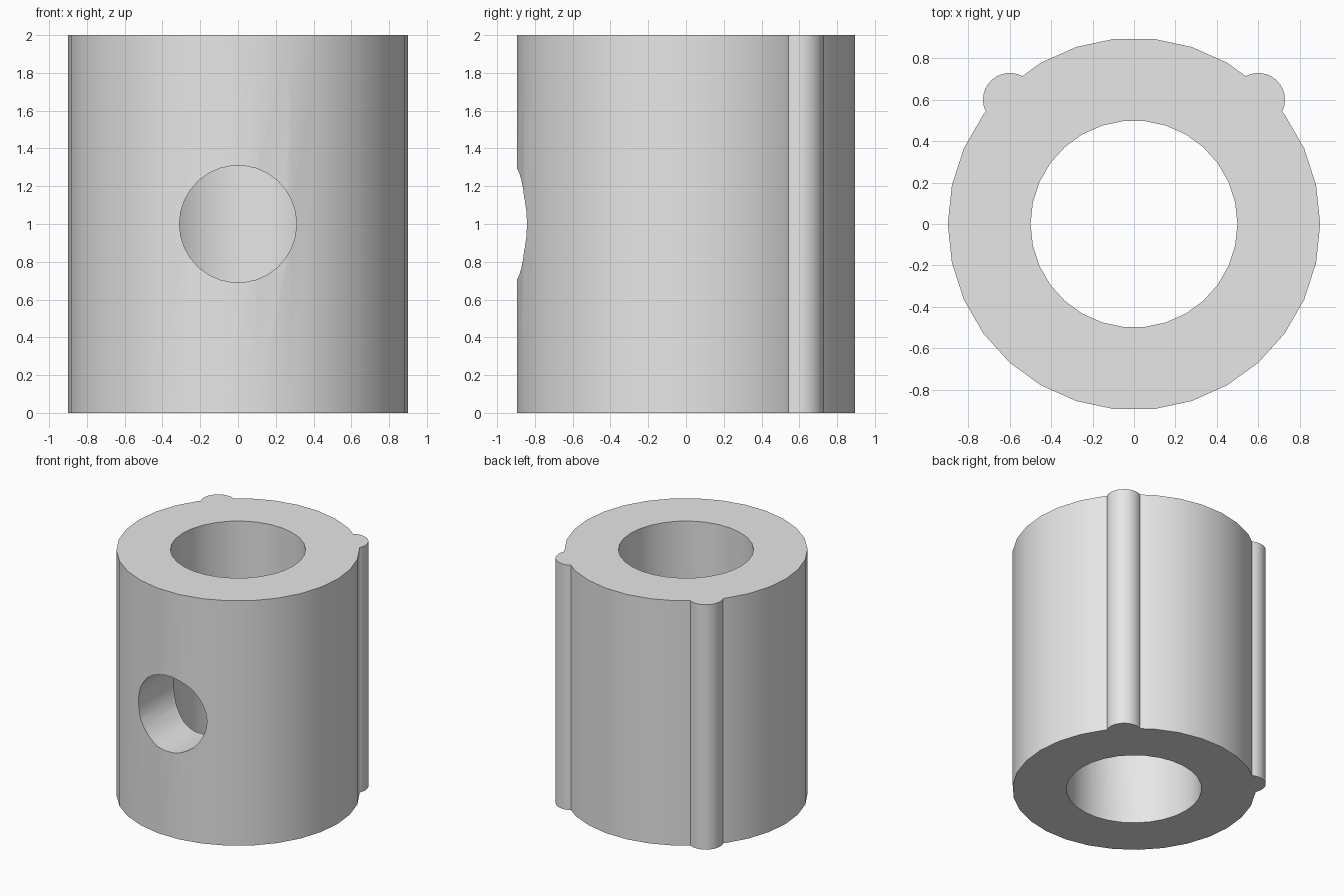
import bpy
import bmesh
from math import pi, radians
from mathutils import Matrix

SIDES = 30
HEIGHT = 2.0

cube = bpy.data.objects.get("Cube")
if cube:
    bpy.data.objects.remove(cube, do_unlink=True)

grey = bpy.data.materials.new("light grey")
grey.use_nodes = True
grey.diffuse_color = (0.8, 0.8, 0.8, 1)
for node in grey.node_tree.nodes:
    if node.type == 'BSDF_PRINCIPLED':
        node.inputs["Base Color"].default_value = (0.8, 0.8, 0.8, 1)


def cylinder(name, radius, length, center, tilt=0.0):
    """Capped cylinder with a corner on the x axis, tilted about x."""
    matrix = (Matrix.Translation(center) @ Matrix.Rotation(tilt, 4, 'X')
              @ Matrix.Rotation(pi / 2, 4, 'Z'))
    bm = bmesh.new()
    bmesh.ops.create_cone(bm, cap_ends=True, segments=SIDES, radius1=radius,
                          radius2=radius, depth=length, matrix=matrix)
    mesh = bpy.data.meshes.new(name)
    bm.to_mesh(mesh)
    bm.free()
    mesh.materials.append(grey)
    obj = bpy.data.objects.new(name, mesh)
    bpy.context.collection.objects.link(obj)
    return obj


def combine(target, tool, operation):
    """Apply a boolean and discard the tool object."""
    mod = target.modifiers.new(tool.name, 'BOOLEAN')
    mod.operation = operation
    mod.solver = 'EXACT'
    mod.object = tool
    tool.hide_render = True
    with bpy.context.temp_override(object=target, active_object=target):
        bpy.ops.object.modifier_apply(modifier=mod.name)
    bpy.data.objects.remove(tool, do_unlink=True)


# Thick sleeve
sleeve = cylinder("sleeve", 0.9, HEIGHT, (0, 0, HEIGHT / 2))

# Two full-height ribs at the rear corners
for side, x in (("left", 0.6), ("right", -0.6)):
    rib = cylinder(side + "_rib", 0.13, HEIGHT, (x, 0.6, HEIGHT / 2))
    combine(sleeve, rib, 'UNION')

# Vertical bore right through
combine(sleeve, cylinder("bore_cutter", 0.5, HEIGHT + 1, (0, 0, HEIGHT / 2)),
        'DIFFERENCE')

# Round hole through the front wall only
combine(sleeve, cylinder("front_hole_cutter", 0.31, 1.2, (0, -0.6, HEIGHT / 2),
                         pi / 2), 'DIFFERENCE')

# Smooth walls with crisp rims
bpy.ops.object.select_all(action='DESELECT')
sleeve.select_set(True)
bpy.context.view_layer.objects.active = sleeve
bpy.ops.object.shade_smooth_by_angle(angle=radians(30))
